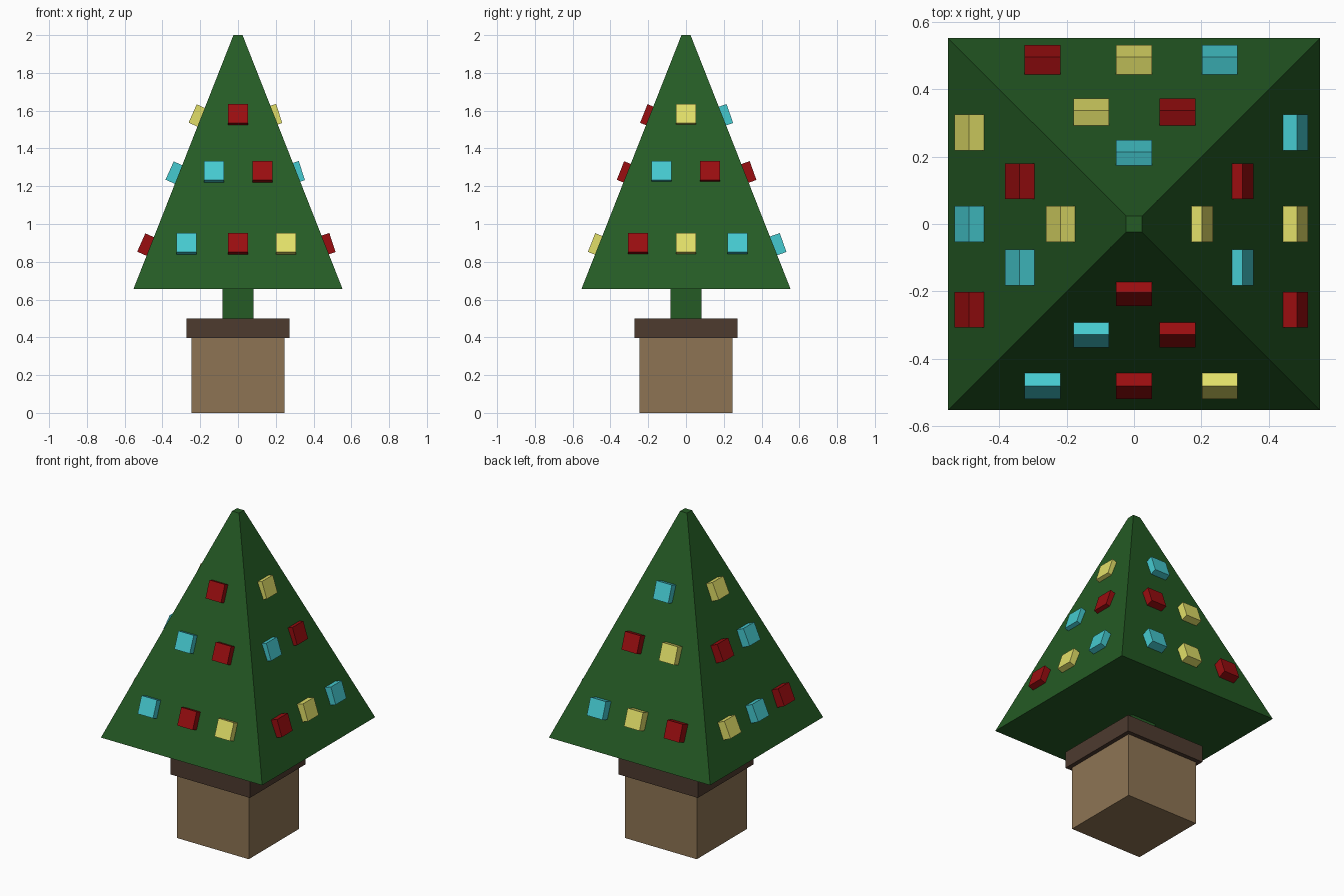
import bpy
import bmesh
from math import sin, cos, radians
from mathutils import Vector, Matrix

cube = bpy.data.objects.get("Cube")
if cube:
    bpy.data.objects.remove(cube, do_unlink=True)


def material(name, rgb):
    mat = bpy.data.materials.new(name)
    mat.use_nodes = True
    mat.diffuse_color = (*rgb, 1)
    mat.node_tree.nodes["Principled BSDF"].inputs["Base Color"].default_value = (*rgb, 1)
    return mat


GREEN = material("leaf green", (0.018, 0.105, 0.018))
TAN = material("pot tan", (0.27, 0.175, 0.088))
BROWN = material("rim brown", (0.075, 0.043, 0.028))
RED = material("ornament red", (0.32, 0.004, 0.005))
YELLOW = material("ornament yellow", (0.76, 0.74, 0.14))
CYAN = material("ornament cyan", (0.06, 0.59, 0.63))


def add_object(name, bm, mat):
    bmesh.ops.recalc_face_normals(bm, faces=bm.faces)
    mesh = bpy.data.meshes.new(name)
    bm.to_mesh(mesh)
    bm.free()
    mesh.materials.append(mat)
    obj = bpy.data.objects.new(name, mesh)
    bpy.context.collection.objects.link(obj)
    return obj


def square_block(name, z0, z1, half0, half1, mat):
    """Upright square block whose top may be narrower than its base."""
    bm = bmesh.new()
    bmesh.ops.create_cube(bm, size=2)
    for v in bm.verts:
        half, z = (half1, z1) if v.co.z > 0 else (half0, z0)
        v.co = (v.co.x * half, v.co.y * half, z)
    add_object(name, bm, mat)


# Pot, trunk and foliage
square_block("pot", 0, 0.4, 0.247, 0.247, TAN)
square_block("pot_rim", 0.397, 0.5, 0.273, 0.273, BROWN)
square_block("trunk", 0.49, 0.67, 0.083, 0.083, GREEN)
square_block("foliage", 0.657, 2, 0.553, 0.024, GREEN)

# Ornaments: tilted square blocks half sunk into each sloping side
SIZE, DEPTH = 0.106, 0.08
UP = Vector((0, 0, 1))


def ornament(name, out, along, centre, tilt, mat):
    face_out = out * cos(tilt) + UP * sin(tilt)
    face_up = UP * cos(tilt) - out * sin(tilt)
    bm = bmesh.new()
    bmesh.ops.create_cube(bm, size=1)
    axes = Matrix((along * SIZE, face_up * SIZE, face_out * DEPTH)).transposed()
    for v in bm.verts:
        v.co = axes @ v.co + centre - face_out * DEPTH / 2
    add_object(name, bm, mat)


# Each row: height and the positions along the side
ROWS = [(0.902, (-0.272, 0, 0.255)), (1.283, (-0.127, 0.129)), (1.585, (0,))]

# Each side: outward direction, tilt, distance per row, colours per row
SIDES = {
    "front": ((0, -1, 0), 21.6, (0.5, 0.347, 0.2235),
              ((CYAN, RED, YELLOW), (CYAN, RED), (RED,))),
    "back": ((0, 1, 0), 19.5, (0.514, 0.355, 0.232),
             ((RED, YELLOW, CYAN), (YELLOW, RED), (CYAN,))),
    "left": ((1, 0, 0), 18, (0.5, 0.338, 0.218),
             ((RED, YELLOW, CYAN), (CYAN, RED), (YELLOW,))),
    "right": ((-1, 0, 0), 24, (0.512, 0.362, 0.24),
              ((RED, CYAN, YELLOW), (CYAN, RED), (YELLOW,))),
}

for side, (direction, tilt, distances, colours) in SIDES.items():
    out = Vector(direction)
    along = Vector((abs(out.y), abs(out.x), 0))
    # The spacing on the x-facing sides runs the other way
    flip = -1 if out.x else 1
    for row, (z, places) in enumerate(ROWS):
        spots = sorted(flip * p for p in places)
        for i, (spot, mat) in enumerate(zip(spots, colours[row])):
            centre = out * distances[row] + along * spot + UP * z
            ornament(f"{side}_ornament_{row + 1}_{i + 1}", out, along, centre,
                     radians(tilt), mat)
